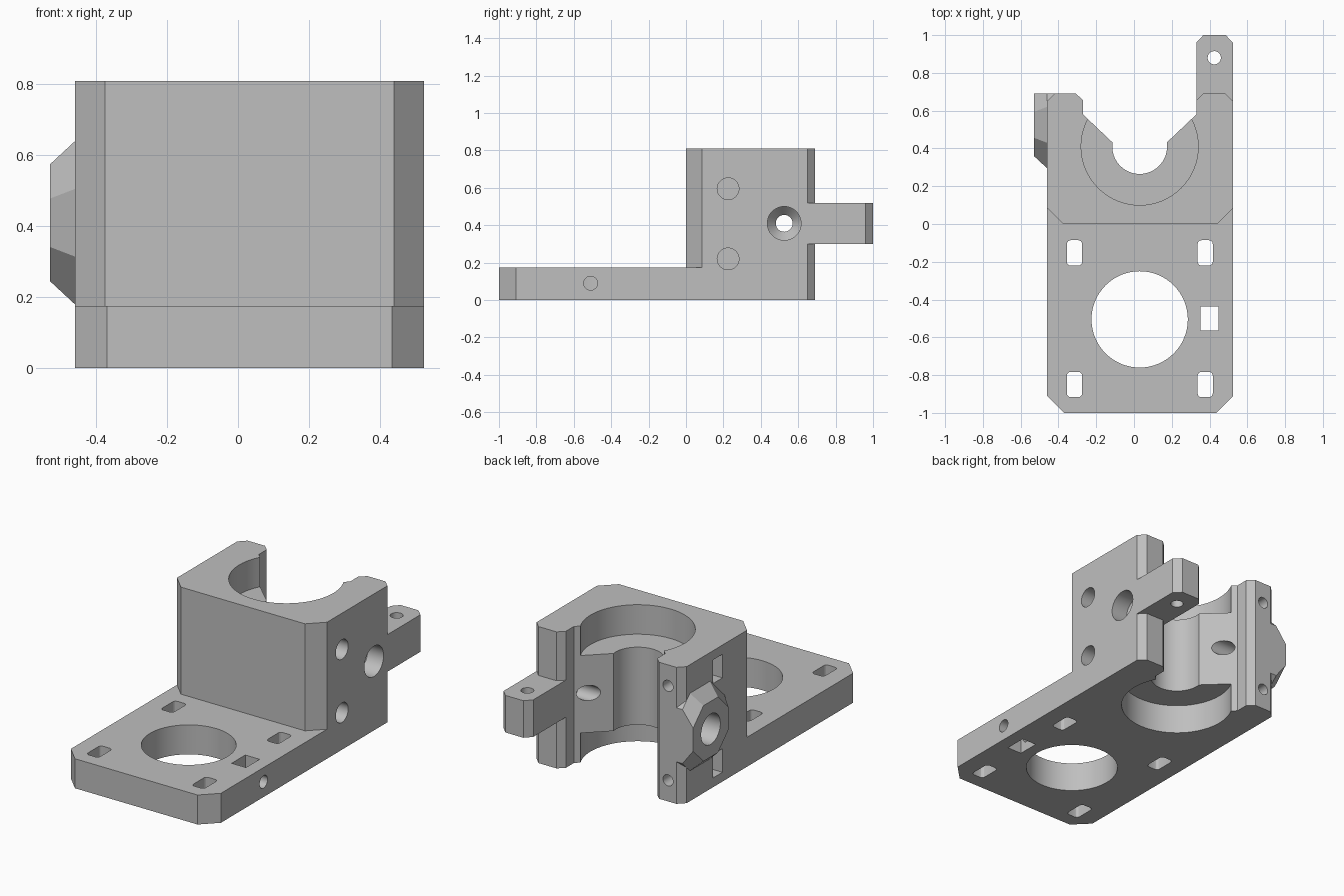
import bpy, bmesh
from math import cos, sin, pi

cube = bpy.data.objects.get("Cube")
if cube:
    bpy.data.objects.remove(cube, do_unlink=True)

grey = bpy.data.materials.new("plain grey")
grey.use_nodes = True
COLOR = (0.52, 0.52, 0.52, 1)
grey.diffuse_color = COLOR
grey.node_tree.nodes["Principled BSDF"].inputs["Base Color"].default_value = COLOR


def place(axis, p, level):
    a, b = p
    return {"x": (level, a, b), "y": (a, level, b), "z": (a, b, level)}[axis]


def loft(name, axis, *rings):
    """Closed solid through (points, level) sections along an axis."""
    bm = bmesh.new()
    loops = [[bm.verts.new(place(axis, p, level)) for p in pts] for pts, level in rings]
    for low, high in zip(loops, loops[1:]):
        for i in range(len(low)):
            j = (i + 1) % len(low)
            bm.faces.new((low[i], low[j], high[j], high[i]))
    bm.faces.new(loops[0])
    bm.faces.new(loops[-1])
    bmesh.ops.recalc_face_normals(bm, faces=bm.faces)
    mesh = bpy.data.meshes.new(name)
    bm.to_mesh(mesh)
    bm.free()
    mesh.materials.append(grey)
    obj = bpy.data.objects.new(name, mesh)
    bpy.context.collection.objects.link(obj)
    return obj


def prism(name, axis, pts, lo, hi):
    return loft(name, axis, (pts, lo), (pts, hi))


def circle(a, b, r, n=64, turn=0):
    return [(a + r * cos(2 * pi * i / n + turn), b + r * sin(2 * pi * i / n + turn))
            for i in range(n)]


def rect(a, b, w, h, round_r=0):
    if not round_r:
        return [(a - w, b - h), (a + w, b - h), (a + w, b + h), (a - w, b + h)]
    pts = []
    for k, (sa, sb) in enumerate(((1, 1), (-1, 1), (-1, -1), (1, -1))):
        for i in range(5):
            t = (k + i / 4) * pi / 2
            pts.append((a + sa * (w - round_r) + round_r * cos(t),
                        b + sb * (h - round_r) + round_r * sin(t)))
    return pts


def combine(target, tool, operation):
    mod = target.modifiers.new(tool.name, "BOOLEAN")
    mod.operation = operation
    mod.solver = "EXACT"
    mod.object = tool
    bpy.context.view_layer.objects.active = target
    bpy.ops.object.modifier_apply(modifier=mod.name)
    bpy.data.objects.remove(tool, do_unlink=True)


L, R = -0.46, 0.525       # outer sides
CX, CY = 0.03, 0.41       # bearing axis
BACK, TOP, PLATE = 0.69, 0.81, 0.175
SY, SZ = 0.525, 0.41      # clamp screw axis

# Motor plate with chamfered front corners
body = prism("motor_mount_bracket", "z",
             [(L, 0.2), (L, -0.91), (L + 0.09, -1), (R - 0.09, -1), (R, -0.91), (R, 0.2)],
             0, PLATE)

# Bearing block with a flared opening between two arms
block = [(L, 0.085), (L + 0.085, 0), (R - 0.085, 0), (R, 0.085),
         (R, 0.65), (R - 0.04, BACK), (0.367, BACK), (0.33, 0.655), (0.33, 0.58),
         (0.172, 0.43), (0.172, CY), (-0.112, CY), (-0.112, 0.43),
         (-0.27, 0.58), (-0.27, 0.655), (-0.307, BACK), (L + 0.04, BACK), (L, 0.65)]
combine(body, prism("block", "z", block, 0, TOP), "UNION")

# Rear tab on one arm
tab = [(0.33, 0.6), (R, 0.6), (R, 0.96), (R - 0.04, 1), (0.367, 1), (0.33, 0.96)]
combine(body, prism("tab", "z", tab, 0.30, 0.52), "UNION")


# Octagonal nut boss, trimmed flush with the back
def octagon(apothem):
    pts = circle(SY, SZ, apothem / cos(pi / 8), 8, pi / 8)
    return pts


boss = loft("boss", "x", (octagon(0.165), -0.53), (octagon(0.23), L), (octagon(0.23), -0.41))
combine(boss, prism("trim", "x", rect(0.89, SZ, 0.2, 0.5), -0.7, 0), "DIFFERENCE")
combine(body, boss, "UNION")

cuts = []


def hole(axis, a, b, r, lo, hi):
    cuts.append(prism("hole", axis, circle(a, b, r), lo, hi))


# Shaft bore and the bearing pockets above and below
hole("z", CX, CY, 0.145, -0.1, 1)
hole("z", CX, CY, 0.31, -0.1, PLATE)
hole("z", CX, CY, 0.31, TOP - PLATE, 1)

# Plate opening, mounting slots, side nut pocket and its screw hole
hole("z", CX, -0.505, 0.255, -0.1, 0.3)
for x in (-0.315, 0.377):
    for y in (-0.153, -0.85):
        cuts.append(prism("slot", "z", rect(x, y, 0.04, 0.067, 0.02), -0.1, 0.3))
cuts.append(prism("nut_pocket", "z", rect(0.4, -0.5, 0.047, 0.064), -0.1, 0.3))
hole("x", -0.51, 0.09, 0.037, 0.2, 0.7)

# Clamp screw hole, widened at both ends with a conical step
hole("x", SY, SZ, 0.045, -0.7, 0.7)
for end, step, tip in ((0.7, 0.42, 0.37), (-0.7, -0.42, -0.37)):
    wide = circle(SY, SZ, 0.09)
    cuts.append(loft("counterbore", "x", (wide, end), (wide, step),
                     (circle(SY, SZ, 0.045), tip)))

# Blind side holes, rear screw holes with side nut slots, and tab hole
for z in (0.22, 0.595):
    hole("x", 0.225, z, 0.058, 0.36, 0.7)
for z in (0.125, 0.685):
    hole("y", -0.365, z, 0.033, 0.3, 0.8)
    cuts.append(prism("nut_slot", "x", rect(0.36, z, 0.045, 0.07), -0.6, -0.31))
hole("z", 0.425, 0.88, 0.035, 0, 0.8)

for cutter in cuts:
    combine(body, cutter, "DIFFERENCE")

bpy.ops.object.select_all(action="DESELECT")
body.select_set(True)
bpy.context.view_layer.objects.active = body
bpy.ops.object.shade_smooth_by_angle(angle=pi / 9)
